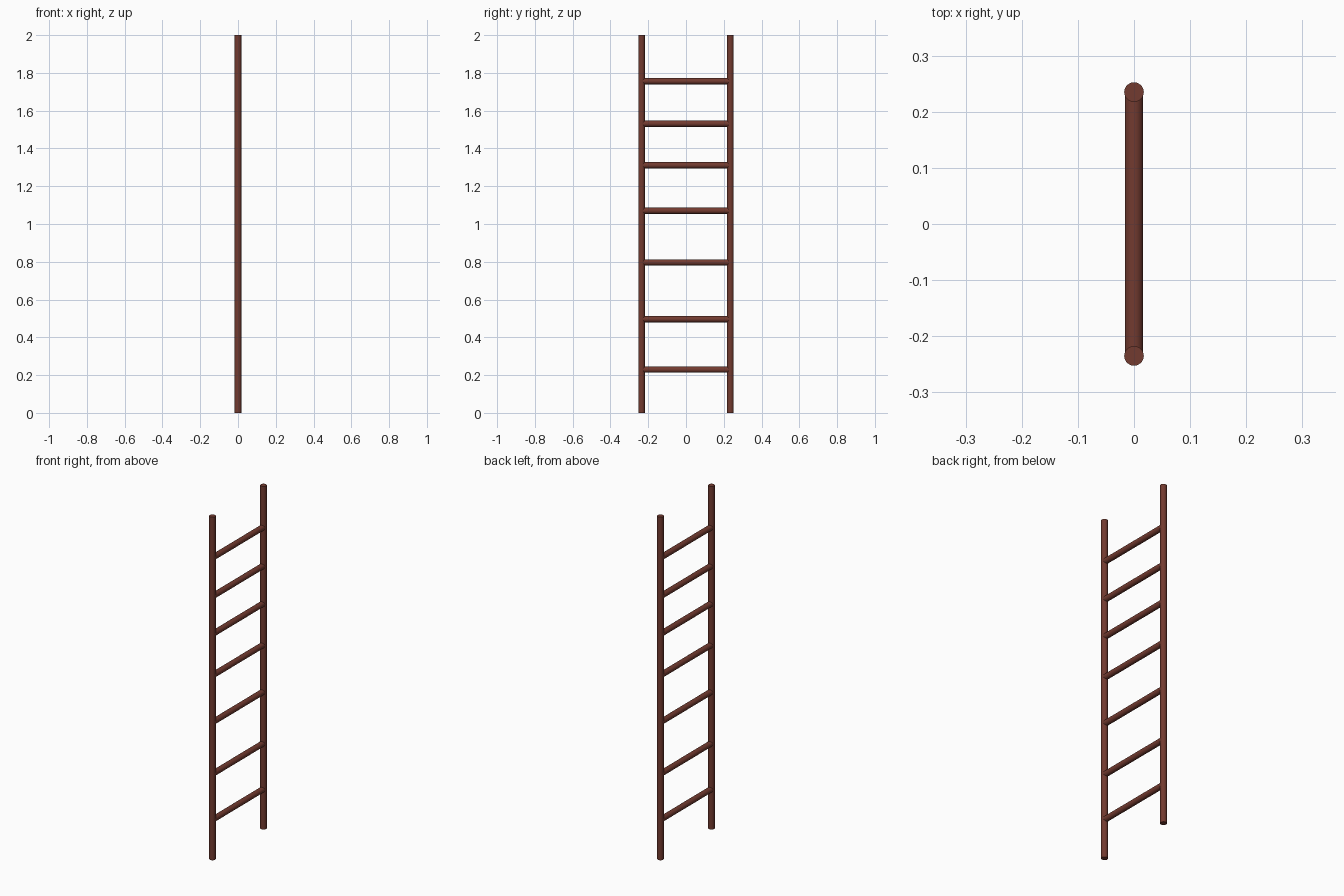
import bpy
import math

if "Cube" in bpy.data.objects:
    bpy.data.objects.remove(bpy.data.objects["Cube"])

wood = bpy.data.materials.new("reddish_brown_wood")
wood.diffuse_color = (0.17, 0.043, 0.029, 1)
wood.use_nodes = True
wood.node_tree.nodes["Principled BSDF"].inputs["Base Color"].default_value = wood.diffuse_color

RAIL_Y = 0.235
RAIL_R = 0.0175
RUNG_R = 0.0163


def rod(name, radius, length, location, rotation=(0, 0, 0)):
    bpy.ops.mesh.primitive_cylinder_add(vertices=24, radius=radius, depth=length,
                                        location=location, rotation=rotation)
    ob = bpy.context.object
    ob.name = name
    ob.data.materials.append(wood)
    bpy.ops.object.shade_smooth_by_angle(angle=math.radians(40))
    return ob


# two upright side rails
for side, label in ((-1, "front"), (1, "back")):
    rod(label + "_rail", RAIL_R, 2.0, (0, side * RAIL_Y, 1.0))

# hand-spaced rungs, ends sunk into the rails
for i, z in enumerate((0.229, 0.496, 0.797, 1.07, 1.311, 1.531, 1.756)):
    rod(f"rung_{i + 1}", RUNG_R, 2 * RAIL_Y - 0.01, (0, 0, z), (math.pi / 2, 0, 0))
